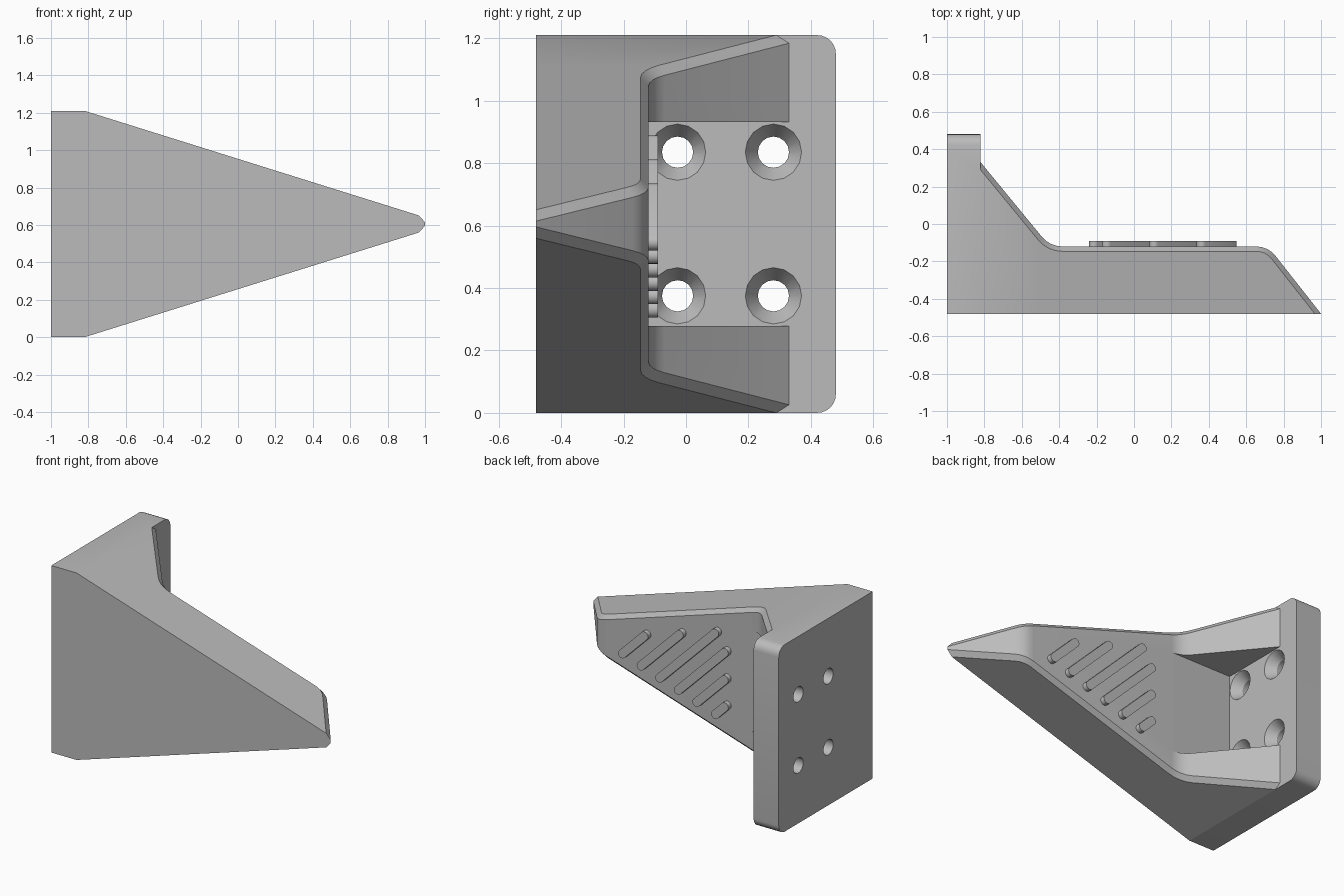
import bpy, bmesh, math
from mathutils import Vector

cube = bpy.data.objects.get("Cube")
if cube:
    bpy.data.objects.remove(cube)

grey = bpy.data.materials.new("plain grey")
grey.use_nodes = True
COLOUR = (0.5, 0.5, 0.5, 1)
grey.diffuse_color = COLOUR
grey.node_tree.nodes["Principled BSDF"].inputs["Base Color"].default_value = COLOUR

MID, FRONT, FLOOR, PLATE_X = 0.605, -0.48, -0.12, -0.82
CHAMFER, POCKET = 0.026, 0.327


def make_object(name, bm):
    bmesh.ops.recalc_face_normals(bm, faces=bm.faces)
    mesh = bpy.data.meshes.new(name)
    bm.to_mesh(mesh)
    bm.free()
    mesh.materials.append(grey)
    ob = bpy.data.objects.new(name, mesh)
    bpy.context.collection.objects.link(ob)
    return ob


def prism(name, points, along):
    bm = bmesh.new()
    face = bm.faces.new([bm.verts.new(p) for p in points])
    ext = bmesh.ops.extrude_face_region(bm, geom=[face])["geom"]
    bmesh.ops.translate(bm, vec=along, verts=[g for g in ext if isinstance(g, bmesh.types.BMVert)])
    return make_object(name, bm)


def apply_boolean(ob, other, operation):
    mod = ob.modifiers.new("cut", "BOOLEAN")
    mod.operation, mod.object, mod.solver = operation, other, "EXACT"
    bpy.context.view_layer.objects.active = ob
    bpy.ops.object.modifier_apply(modifier=mod.name)
    bpy.data.objects.remove(other)


def smooth(ob):
    bpy.ops.object.select_all(action="DESELECT")
    ob.select_set(True)
    bpy.context.view_layer.objects.active = ob
    bpy.ops.object.shade_smooth_by_angle(angle=math.radians(30))


# Mounting plate with two rounded rear corners
def corner(cz, start):
    return [(-1, 0.42 + 0.06 * math.cos(a), cz + 0.06 * math.sin(a))
            for a in (start + math.pi / 2 * i / 6 for i in range(7))]


outline = [(-1, FRONT, 0)] + corner(0.06, -math.pi / 2) + corner(1.15, 0) + [(-1, FRONT, 1.21)]
bracket = prism("bracket", outline, (PLATE_X + 1, 0, 0))

# Countersunk screw holes
for y in (-0.027, 0.28):
    for z in (MID - 0.23, MID + 0.23):
        bm = bmesh.new()
        rings = []
        for x, r in ((-1.1, 0.05), (-0.88, 0.05), (-0.78, 0.117)):
            rings.append([bm.verts.new((x, y + r * math.cos(a), z + r * math.sin(a)))
                          for a in (math.tau * i / 16 for i in range(16))])
        for lower, upper in zip(rings, rings[1:]):
            for i in range(16):
                j = (i + 1) % 16
                bm.faces.new((lower[i], lower[j], upper[j], upper[i]))
        bm.faces.new(rings[0])
        bm.faces.new(rings[-1])
        apply_boolean(bracket, make_object("hole_cutter", bm), "DIFFERENCE")

# Rear profile of the arm: (point, inward normal) stations from plate to tip
down_gusset = -math.atan2(0.45, 0.37)
down_tip = -math.atan2(0.36, 0.283)


def normal(a):
    return Vector((math.sin(a), -math.cos(a)))


def fillet(cx, a0, a1, r, steps=4):
    turn = 1 if a1 > a0 else -1
    t = r * math.tan(abs(a1 - a0) / 2)
    centre = Vector((cx, FLOOR)) - t * Vector((math.cos(a0), math.sin(a0))) - turn * r * normal(a0)
    return [(centre + turn * r * normal(a), normal(a) * CHAMFER)
            for a in (a0 + (a1 - a0) * i / steps for i in range(steps + 1))]


stations = [(Vector((PLATE_X, 0.33)), Vector((0, -CHAMFER / math.cos(down_gusset))))]
stations += fillet(-0.45, down_gusset, 0, 0.14)
bend = len(stations) - 1
stations += fillet(0.717, 0, down_tip, 0.13)
stations += [(Vector((1, FRONT)), Vector((CHAMFER / math.sin(down_tip), 0)))]


def half_width(x):
    return 0.605 - 0.313 * (x - PLATE_X)


# Tapered arm with chamfered rim and a pocket between two gussets
bm = bmesh.new()
shared = {}


def vert(x, y, z):
    key = (round(x, 4), round(y, 4), round(z, 4))
    if key not in shared:
        shared[key] = bm.verts.new((x, y, z))
    return shared[key]


def face(*verts):
    unique = list(dict.fromkeys(verts))
    if len(unique) > 2:
        bm.faces.new(unique)


sides = {}
for s in (1, -1):
    rows = []
    for p, n in stations:
        q = p + n
        rows.append(dict(
            top=vert(p.x, p.y, MID + s * (half_width(p.x) - CHAMFER)),
            rim=vert(q.x, q.y, MID + s * half_width(q.x)),
            front=vert(q.x, FRONT, MID + s * half_width(q.x))))
    for i, row in enumerate(rows[:bend + 1]):
        p = stations[i][0]
        row["inner"] = vert(p.x, p.y, MID + s * POCKET)
        row["base"] = vert(p.x, FLOOR, MID + s * POCKET)
    for i, (a, b) in enumerate(zip(rows, rows[1:])):
        face(a["top"], b["top"], b["rim"], a["rim"])
        face(a["rim"], b["rim"], b["front"], a["front"])
        if i < bend:
            face(a["top"], b["top"], b["inner"], a["inner"])
            face(a["inner"], b["inner"], b["base"], a["base"])
    sides[s] = rows

left, right = sides[1], sides[-1]
for i in range(len(stations) - 1):
    a, b, c, d = left[i], left[i + 1], right[i + 1], right[i]
    if i < bend:
        face(a["base"], b["base"], c["base"], d["base"])
    elif i == bend:
        face(a["inner"], a["top"], b["top"], c["top"], d["top"], d["inner"])
    else:
        face(a["top"], b["top"], c["top"], d["top"])
face(*[r["front"] for r in left], left[-1]["top"], right[-1]["top"],
     *[r["front"] for r in reversed(right)])
ring = ("front", "rim", "top", "inner", "base")
face(*[left[0][k] for k in ring], *[right[0][k] for k in reversed(ring)])
apply_boolean(bracket, make_object("arm", bm), "UNION")
smooth(bracket)

# Raised diagonal grip ribs with rounded ends
R = 0.027
for i in range(6):
    x0, z0 = 0.522 - 0.133 * i, 0.547 - 0.043 * i
    x1 = max(0.362 - 0.253 * i, -0.213)
    z1 = z0 + x0 - x1
    points = []
    for cx, cz, start in ((x0, z0, -0.75), (x1, z1, 0.25)):
        for j in range(9):
            a = math.pi * (start + j / 8)
            points.append((cx + R * math.cos(a), FLOOR - 0.01, cz + R * math.sin(a)))
    smooth(prism("grip_rib_%d" % (i + 1), points, (0, 0.04, 0)))
